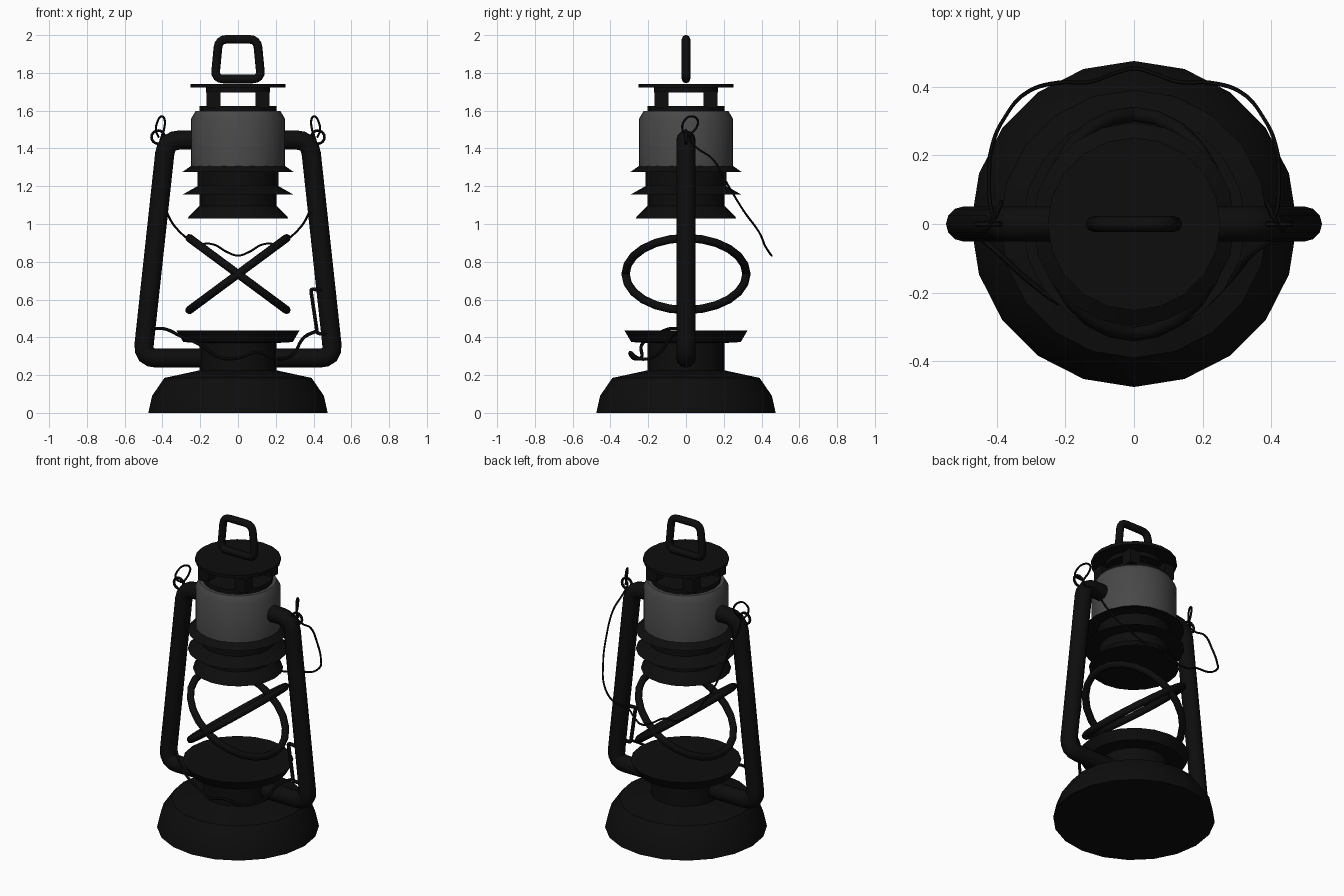
import bpy, math
from mathutils import Vector, Matrix

if "Cube" in bpy.data.objects:
    bpy.data.objects.remove(bpy.data.objects["Cube"])


def material(name, v):
    m = bpy.data.materials.new(name)
    m.diffuse_color = (v, v, v, 1)
    m.use_nodes = True
    m.node_tree.nodes["Principled BSDF"].inputs["Base Color"].default_value = m.diffuse_color
    return m


BLACK = material("black_metal", 0.004)
GREY = material("grey_metal", 0.065)


def finish(ob, mat, angle=35):
    ob.data.materials.clear()
    ob.data.materials.append(mat)
    bpy.ops.object.select_all(action='DESELECT')
    ob.select_set(True)
    bpy.context.view_layer.objects.active = ob
    bpy.ops.object.shade_smooth_by_angle(angle=math.radians(angle))
    return ob


def lathe(name, profile, mat, n=20):
    """Closed turned body from (radius, height) points, bottom to top."""
    verts = [(r * math.cos(2 * math.pi * i / n), r * math.sin(2 * math.pi * i / n), z)
             for r, z in profile for i in range(n)]
    faces = [(k * n + i, k * n + (i + 1) % n, (k + 1) * n + (i + 1) % n, (k + 1) * n + i)
             for k in range(len(profile) - 1) for i in range(n)]
    top = (len(profile) - 1) * n
    faces += [tuple(reversed(range(n))), tuple(range(top, top + n))]
    me = bpy.data.meshes.new(name)
    me.from_pydata(verts, [], faces)
    ob = bpy.data.objects.new(name, me)
    bpy.context.collection.objects.link(ob)
    return finish(ob, mat)


def fillet(points, d, closed=False, steps=4):
    """Round the corners of a path with small quadratic arcs."""
    pts = [Vector(p) for p in points]
    out = []
    for i, p in enumerate(pts):
        if not closed and i in (0, len(pts) - 1):
            out.append(p)
            continue
        a, b = pts[i - 1], pts[(i + 1) % len(pts)]
        s, e = p + (a - p).normalized() * d, p + (b - p).normalized() * d
        for k in range(steps + 1):
            t = k / steps
            out.append(s * (1 - t) ** 2 + p * 2 * t * (1 - t) + e * t * t)
    return out


def tube(name, points, r, mat=BLACK, closed=False, smooth=False, res=2):
    """Round bar along a path; smooth paths are bezier curves."""
    cu = bpy.data.curves.new(name, 'CURVE')
    cu.dimensions = '3D'
    cu.bevel_depth, cu.bevel_resolution = r, res
    cu.use_fill_caps = True
    cu.resolution_u = 5
    sp = cu.splines.new('BEZIER' if smooth else 'POLY')
    if smooth:
        sp.bezier_points.add(len(points) - 1)
        for bp, p in zip(sp.bezier_points, points):
            bp.co = p
            bp.handle_left_type = bp.handle_right_type = 'AUTO'
    else:
        sp.points.add(len(points) - 1)
        for q, p in zip(sp.points, points):
            q.co = (*p, 1)
    sp.use_cyclic_u = closed
    ob = bpy.data.objects.new(name, cu)
    bpy.context.collection.objects.link(ob)
    bpy.ops.object.select_all(action='DESELECT')
    ob.select_set(True)
    bpy.context.view_layer.objects.active = ob
    bpy.ops.object.convert(target='MESH')
    return finish(bpy.context.object, mat, 50)


# fuel tank with neck and globe plate
lathe("fuel_tank", [(0.475, 0), (0.455, 0.09), (0.39, 0.185), (0.205, 0.225), (0.205, 0.37),
                    (0.29, 0.375), (0.325, 0.435)], BLACK)

# chimney skirts, hood, collar and cap
lathe("chimney_skirts", [(0.265, 1.03), (0.26, 1.04), (0.205, 1.095), (0.205, 1.155), (0.295, 1.155),
                         (0.215, 1.2), (0.215, 1.275), (0.295, 1.275), (0.245, 1.31)], BLACK)
lathe("chimney_hood", [(0.25, 1.305), (0.25, 1.555), (0.225, 1.597)], GREY, 32)
lathe("chimney_collar", [(0.205, 1.59), (0.205, 1.626)], BLACK)
lathe("cap_underside", [(0.17, 1.695), (0.17, 1.722)], BLACK)
lathe("chimney_cap", [(0.252, 1.722), (0.252, 1.742)], BLACK)
for sx in (-1, 1):
    for sy in (-1, 1):
        bpy.ops.mesh.primitive_cube_add(size=1, location=(sx * 0.13, sy * 0.13, 1.66))
        post = bpy.context.object
        post.name = "cap_post"
        post.scale = (0.075, 0.075, 0.09)
        finish(post, BLACK)

# top lifting ring
tube("top_ring", fillet([(-0.122, 0, 1.768), (0.122, 0, 1.768), (0.102, 0, 1.978), (-0.102, 0, 1.978)],
                        0.045, True), 0.023, closed=True)

# crossed guard rings round the missing globe
for s in (-1, 1):
    m = Matrix.Translation((0, 0, 0.735)) @ Matrix.Rotation(s * math.radians(36.5), 4, 'Y')
    ring = [m @ Vector((0.32 * math.cos(a), 0.32 * math.sin(a), 0))
            for a in (2 * math.pi * i / 24 for i in range(24))]
    tube("guard_ring", ring, 0.022, closed=True)

for s in (-1, 1):
    # side air tubes
    tube("side_tube", fillet([(s * 0.2, 0, 1.445), (s * 0.38, 0, 1.445), (s * 0.505, 0, 0.29),
                              (s * 0.15, 0, 0.29)], 0.075), 0.051, res=4)
    # bail eyelets
    eye = [(s * 0.423 + 0.035 * math.cos(a), 0, 1.46 + 0.035 * math.sin(a))
           for a in (2 * math.pi * i / 16 for i in range(16))]
    tube("bail_eyelet", eye, 0.008, closed=True, res=1)

# wire bail hanging behind, with a curl at each eyelet
half = [(-0.42, 0.02, 1.46), (-0.435, -0.018, 1.5), (-0.425, -0.01, 1.545), (-0.405, 0.025, 1.57),
        (-0.388, 0.062, 1.55), (-0.39, 0.055, 1.51), (-0.405, 0.02, 1.46), (-0.418, 0.05, 1.41),
        (-0.422, 0.14, 1.345), (-0.415, 0.22, 1.21), (-0.38, 0.305, 1.07), (-0.31, 0.385, 0.96),
        (-0.22, 0.412, 0.9), (-0.13, 0.414, 0.892), (-0.055, 0.44, 0.85)]
bail = half + [(0, 0.453, 0.833)] + [(-x, y, z) for x, y, z in reversed(half)]
tube("wire_bail", bail, 0.006, smooth=True, res=1)

# lifting lever frame and its wire running round the front of the neck
tube("lever_frame", fillet([(0.46, -0.035, 0.65), (0.385, -0.035, 0.655), (0.42, -0.035, 0.42),
                            (0.47, -0.035, 0.42)], 0.012), 0.011, res=1)
tube("lever_wire", [(-0.47, -0.02, 0.44), (-0.40, -0.08, 0.447), (-0.30, -0.17, 0.405),
                    (-0.2, -0.235, 0.36), (-0.1, -0.235, 0.295), (0.0, -0.28, 0.29),
                    (0.1, -0.295, 0.32), (0.2, -0.24, 0.285), (0.29, -0.15, 0.31),
                    (0.35, -0.08, 0.4), (0.42, -0.035, 0.435)], 0.009, smooth=True, res=1)
